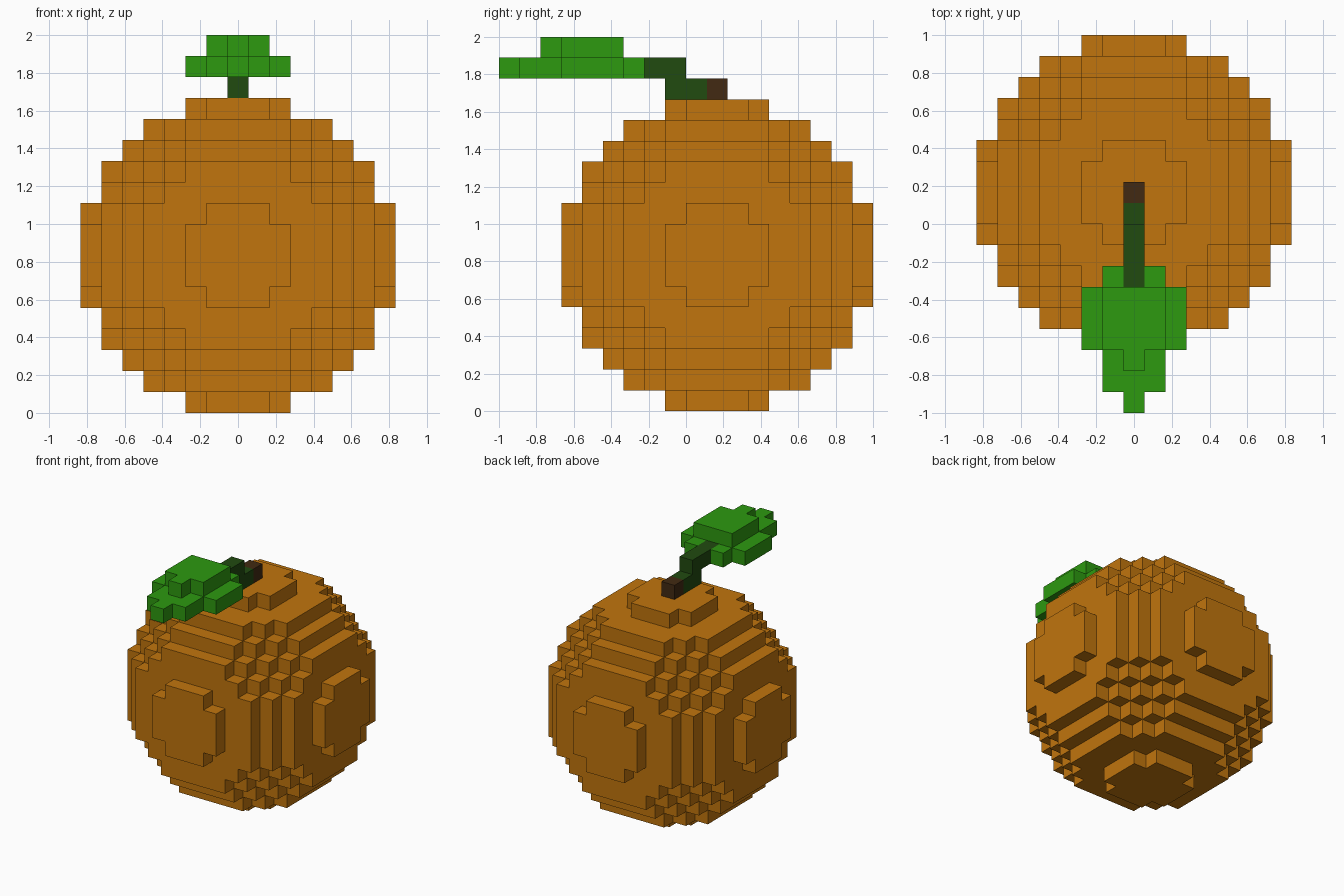
import bpy, bmesh
from mathutils import Vector

if "Cube" in bpy.data.objects:
    bpy.data.objects.remove(bpy.data.objects["Cube"])

U = 1 / 9  # edge length of one cube


def material(name, rgb):
    m = bpy.data.materials.new(name)
    m.diffuse_color = (*rgb, 1)
    m.use_nodes = True
    m.node_tree.nodes["Principled BSDF"].inputs["Base Color"].default_value = m.diffuse_color
    return m


ORANGE = material("orange skin", (0.533, 0.178, 0.004))
LEAF = material("leaf green", (0.026, 0.319, 0.005))
DARK = material("dark green stem", (0.015, 0.069, 0.005))
BROWN = material("brown stem end", (0.054, 0.023, 0.006))

SIDES = [Vector(s) for s in ((1, 0, 0), (-1, 0, 0), (0, 1, 0),
                             (0, -1, 0), (0, 0, 1), (0, 0, -1))]


def cubes(name, cells, mat, origin):
    """Mesh the outer skin of a set of unit cells; origin is the centre of cell 0,0,0."""
    bm = bmesh.new()
    for c in cells:
        for n in SIDES:
            if tuple(int(a + b) for a, b in zip(c, n)) in cells:
                continue
            u = Vector((n.y, n.z, n.x))
            v = n.cross(u)
            mid = Vector(c) + n / 2
            bm.faces.new([bm.verts.new((mid + (u * a + v * b) / 2) * U + origin)
                          for a, b in ((1, 1), (-1, 1), (-1, -1), (1, -1))])
    bmesh.ops.remove_doubles(bm, verts=bm.verts, dist=0.001)
    me = bpy.data.meshes.new(name)
    bm.to_mesh(me)
    bm.free()
    me.materials.append(mat)
    bpy.context.collection.objects.link(bpy.data.objects.new(name, me))


def block(half_width, y0, y1, z):
    """Row of cells centred on x = 0, from y0 to y1 inclusive."""
    return {(x, y, z) for x in range(-half_width, half_width + 1)
            for y in range(y0, y1 + 1)}


# Round fruit: every cell within a radius of 7.5 cubes
R = range(-7, 8)
fruit = {(x, y, z) for x in R for y in R for z in R
         if x * x + y * y + z * z <= 7.5 ** 2}
cubes("fruit", fruit, ORANGE, Vector((0, 1.5 * U, 7.5 * U)))

# Stem and leaf cells: y counted from the leaf tip, z from the ground
base = Vector((0, -1 + U / 2, U / 2))
cubes("stem_end", block(0, 10, 10, 15), BROWN, base)
stem = block(0, 8, 9, 15) | block(0, 6, 8, 16)
cubes("stem", stem, DARK, base)

# Leaf: wide lower layer tapering to a tip, with a raised middle
leaf = block(0, 0, 0, 16) | block(1, 1, 2, 16) | block(2, 3, 5, 16) | block(1, 6, 6, 16)
leaf |= block(0, 2, 2, 17) | block(1, 3, 5, 17)
cubes("leaf", leaf - stem, LEAF, base)
